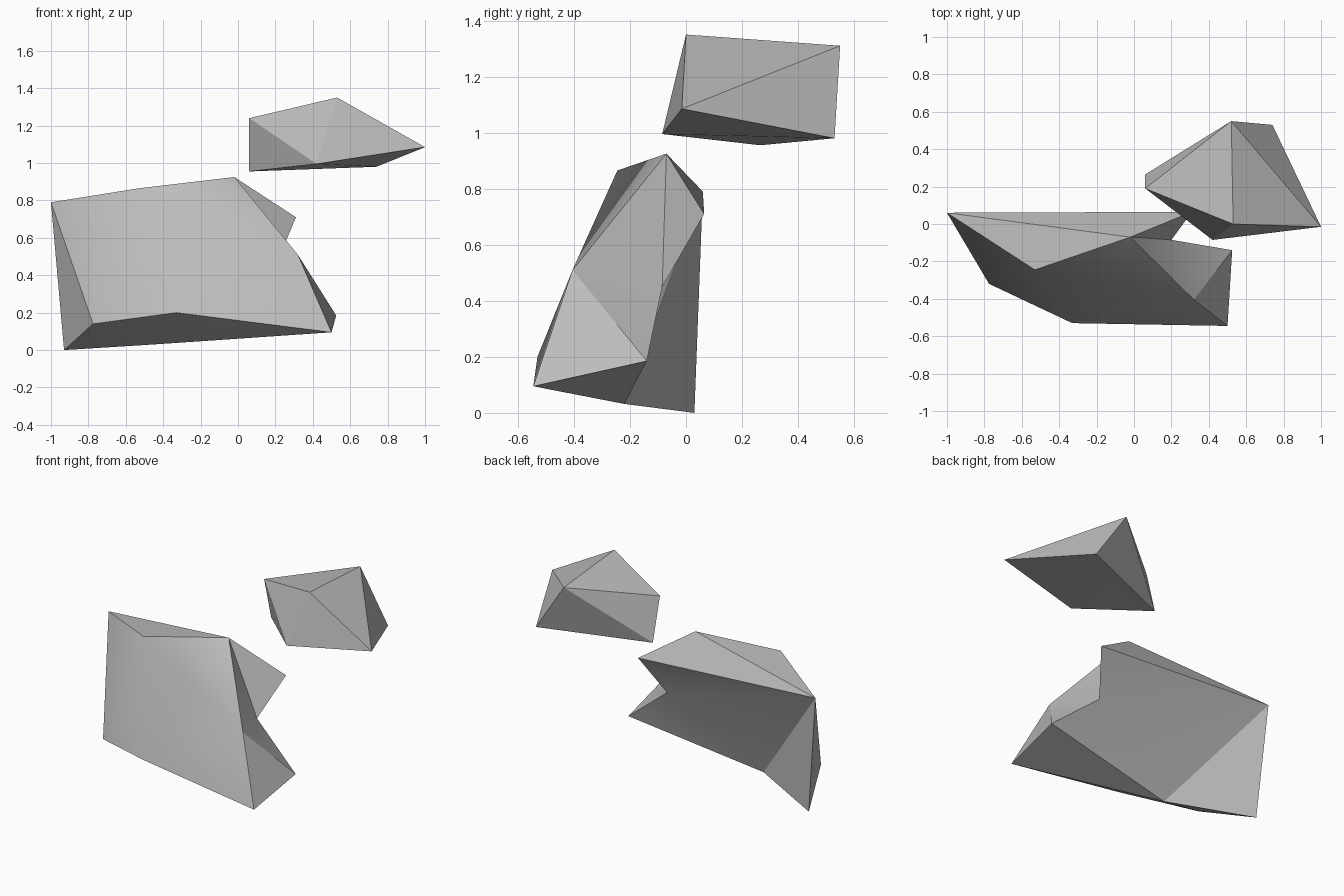
import bpy, bmesh, math

cube = bpy.data.objects.get("Cube")
if cube:
    bpy.data.objects.remove(cube, do_unlink=True)

stone = bpy.data.materials.new("stone_grey")
stone.use_nodes = True
GREY = (0.5, 0.5, 0.5, 1)
stone.diffuse_color = GREY
stone.node_tree.nodes["Principled BSDF"].inputs["Base Color"].default_value = GREY


def finish_rock(name, bm):
    """Turn the facets into a shaded stone object."""
    bmesh.ops.recalc_face_normals(bm, faces=bm.faces)
    mesh = bpy.data.meshes.new(name)
    bm.to_mesh(mesh)
    bm.free()
    mesh.materials.append(stone)
    obj = bpy.data.objects.new(name, mesh)
    bpy.context.collection.objects.link(obj)
    bpy.ops.object.select_all(action="DESELECT")
    obj.select_set(True)
    bpy.context.view_layer.objects.active = obj
    bpy.ops.object.shade_smooth_by_angle(angle=math.radians(30))


# Large standing rock: a slab with a notch bitten out of its +x side
bm = bmesh.new()
tip = bm.verts.new((-1.0, 0.06, 0.79))
brow = bm.verts.new((-0.53, -0.245, 0.865))
peak = bm.verts.new((-0.02, -0.07, 0.925))
spur = bm.verts.new((0.31, 0.065, 0.71))
notch = bm.verts.new((0.2, -0.085, 0.45))
shoulder = bm.verts.new((0.32, -0.405, 0.51))
heel = bm.verts.new((0.525, -0.14, 0.185))
toe = bm.verts.new((0.5, -0.545, 0.095))
chin = bm.verts.new((-0.33, -0.53, 0.2))
cheek = bm.verts.new((-0.775, -0.32, 0.14))
foot = bm.verts.new((-0.93, 0.03, 0))
keel = bm.verts.new((-0.42, -0.22, 0.032))


def fan(hub, *rim):
    """Fill triangles between a hub corner and successive rim corners."""
    for a, b in zip(rim, rim[1:]):
        bm.faces.new((hub, a, b))


# Top, outer end and back spread from the tip
fan(tip, notch, spur, peak, brow, cheek, foot, keel, notch)
# Front
fan(brow, cheek, chin, shoulder, peak)
fan(toe, shoulder, chin, keel, heel, shoulder)
# Notched side and the rest of the back
fan(notch, spur, peak, shoulder, heel, keel)
# Underside
fan(keel, chin, cheek, foot)
finish_rock("large_rock", bm)

# Small rock floating above and behind
bm = bmesh.new()
for corner in (
    (0.06, 0.19, 1.24),
    (0.06, 0.265, 0.955),
    (0.53, 0.0, 1.35),
    (0.52, 0.55, 1.31),
    (1.0, -0.015, 1.085),
    (0.74, 0.53, 0.98),
    (0.42, -0.085, 0.995),
):
    bm.verts.new(corner)
bmesh.ops.convex_hull(bm, input=bm.verts)
finish_rock("small_rock", bm)
